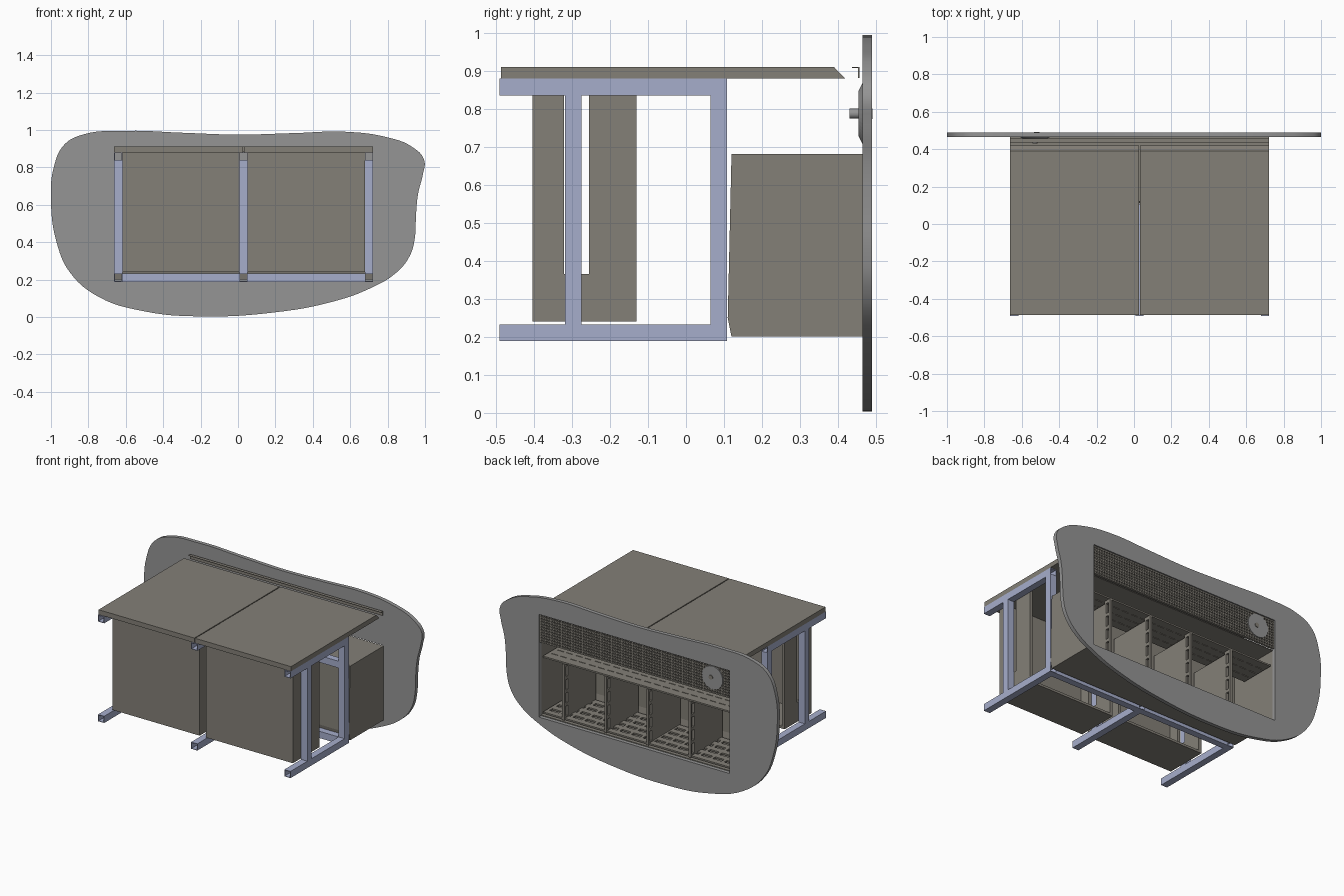
import bpy, bmesh, math
from mathutils import Matrix, Vector

if "Cube" in bpy.data.objects:
    bpy.data.objects.remove(bpy.data.objects["Cube"])


def material(name, rgb):
    m = bpy.data.materials.new(name)
    m.diffuse_color = (*rgb, 1)
    m.use_nodes = True
    b = m.node_tree.nodes["Principled BSDF"]
    b.inputs["Base Color"].default_value = (*rgb, 1)
    b.inputs["Roughness"].default_value = 0.7
    return m


TAUPE = material("warm grey", (0.23, 0.215, 0.185))
GREY = material("panel grey", (0.3, 0.3, 0.3))
BLUE = material("frame blue", (0.38, 0.42, 0.6))


def finish(name, bm, mat, thick=0):
    bmesh.ops.recalc_face_normals(bm, faces=bm.faces)
    me = bpy.data.meshes.new(name)
    bm.to_mesh(me)
    bm.free()
    me.materials.append(mat)
    ob = bpy.data.objects.new(name, me)
    bpy.context.collection.objects.link(ob)
    if thick:
        mod = ob.modifiers.new("wall", 'SOLIDIFY')
        mod.thickness = thick
        mod.offset = -1
    return ob


def add_box(bm, lo, hi):
    lo, hi = Vector(lo), Vector(hi)
    mat = Matrix.Translation((lo + hi) / 2) @ Matrix.Diagonal((*(hi - lo), 1))
    return bmesh.ops.create_cube(bm, size=1, matrix=mat)["verts"]


def box(name, lo, hi, mat):
    bm = bmesh.new()
    add_box(bm, lo, hi)
    return finish(name, bm, mat)


def open_box(name, lo, hi, mat, normals, thick):
    """Thin-walled box without the faces that point along the given normals."""
    bm = bmesh.new()
    add_box(bm, lo, hi)
    bm.normal_update()
    gone = [f for f in bm.faces if any(f.normal.dot(Vector(n)) > .9 for n in normals)]
    bmesh.ops.delete(bm, geom=gone, context='FACES')
    return finish(name, bm, mat, thick)


def tube(name, lo, hi, axis):
    n = Vector((0, 0, 0))
    n[axis] = 1
    return open_box(name, lo, hi, BLUE, (n, -n), 0.005)


def prism(bm, profile, x0, x1):
    """Extrude a (y, z) profile along x."""
    f = bm.faces.new([bm.verts.new((x0, y, z)) for y, z in profile])
    r = bmesh.ops.extrude_face_region(bm, geom=[f])["geom"]
    bmesh.ops.translate(bm, vec=(x1 - x0, 0, 0),
                        verts=[v for v in r if isinstance(v, bmesh.types.BMVert)])


def lattice(name, lo, hi, a, b, na, nb, wa, wb, mat):
    """Plate with na by nb openings along axes a and b, bars wa and wb wide."""
    bm = bmesh.new()
    for ax, n, w in ((a, na, wa), (b, nb, wb)):
        for i in range(n + 1):
            l, h = list(lo), list(hi)
            l[ax] = lo[ax] + (hi[ax] - lo[ax] - w) * i / n
            h[ax] = l[ax] + w
            add_box(bm, l, h)
    return finish(name, bm, mat)


def disc(name, y0, y1, r0, r1, mat, x=-.53, z=.788):
    bm = bmesh.new()
    m = Matrix.Translation((x, (y0 + y1) / 2, z)) @ Matrix.Rotation(-math.pi / 2, 4, 'X')
    bmesh.ops.create_cone(bm, cap_ends=True, segments=40, radius1=r0, radius2=r1,
                          depth=y1 - y0, matrix=m)
    return finish(name, bm, mat)


X0, X1, W = -.662, .722, .044
MID = (X0 + X1) / 2

# Three hollow-tube side frames
for side, x in (("right", X0), ("middle", MID - W / 2), ("left", X1 - W)):
    tube(side + "_top_rail", (x, -.492, .836), (x + W, .108, .88), 1)
    tube(side + "_foot_rail", (x, -.492, .188), (x + W, .108, .232), 1)
    tube(side + "_front_post", (x, -.319, .232), (x + W, -.275, .836), 2)
    tube(side + "_rear_post", (x, .064, .232), (x + W, .108, .836), 2)

# Cross bars between the frames
for i, x in enumerate((X0 + W, MID + W / 2)):
    end = MID - W / 2 if i == 0 else X1 - W
    for part, z in (("lower", .188), ("upper", .68)):
        tube(f"{part}_cross_bar_{i + 1}", (x, .064, z), (end, .108, z + W), 0)

# Cabinets open at the rear, their sides notched beside the posts
for side, a, b in (("right", X0 + W, MID - W / 2), ("left", MID + W / 2, X1 - W)):
    t = .02
    box(side + "_cabinet_front", (a, -.405, .24), (b, -.39, .88), TAUPE)
    box(side + "_cabinet_floor", (a + t, -.39, .24), (b - t, -.13, .255), TAUPE)
    notched = [(-.39, .24), (-.13, .24), (-.13, .88), (-.256, .88),
               (-.256, .365), (-.322, .365), (-.322, .88), (-.39, .88)]
    bm = bmesh.new()
    prism(bm, notched, a, a + t)
    prism(bm, notched, b - t, b)
    finish(side + "_cabinet_sides", bm, TAUPE)

# Two worktops with a bevelled rear edge
for side, a, b in (("right", X0, MID - .003), ("left", MID + .003, X1)):
    bm = bmesh.new()
    prism(bm, [(-.487, .88), (.42, .88), (.39, .911), (-.487, .911)], a, b)
    finish(side + "_worktop", bm, TAUPE)

# Angle strip behind the worktops
bm = bmesh.new()
prism(bm, [(.437, .911), (.457, .911), (.457, .882), (.454, .882),
           (.454, .908), (.437, .908)], X0, X1)
finish("rear_angle_strip", bm, TAUPE)

# Freeform rear panel with a rectangular opening
outline = [(-1, .62), (-.985, .8), (-.93, .92), (-.83, .975), (-.6, .995), (-.3, .985),
           (0, .975), (.3, .983), (.58, .99), (.8, .96), (.93, .91), (.995, .84),
           (.988, .76), (.963, .66), (.952, .55), (.945, .42), (.92, .33), (.85, .24),
           (.7, .15), (.5, .08), (.2, .025), (-.2, .003), (-.5, .03), (-.75, .11),
           (-.9, .24), (-.97, .4)]
opening = [(-.655, .2), (.715, .2), (.715, .868), (-.655, .868)]
cu = bpy.data.curves.new("rear_panel", 'CURVE')
cu.dimensions, cu.fill_mode = '2D', 'BOTH'
cu.extrude, cu.resolution_u = .0125, 6
for pts, handle in ((outline, 'AUTO'), (opening, 'VECTOR')):
    sp = cu.splines.new('BEZIER')
    sp.bezier_points.add(len(pts) - 1)
    sp.use_cyclic_u = True
    for p, (x, z) in zip(sp.bezier_points, pts):
        p.co = (x, z, 0)
        p.handle_left_type = p.handle_right_type = handle
panel = bpy.data.objects.new("rear_panel", cu)
bpy.context.collection.objects.link(panel)
panel.rotation_euler.x = math.pi / 2
panel.location.y = .478
cu.materials.append(GREY)
bpy.ops.object.select_all(action='DESELECT')
panel.select_set(True)
bpy.context.view_layer.objects.active = panel
bpy.ops.object.convert(target='MESH')
bpy.ops.object.shade_smooth_by_angle(angle=math.radians(30))

# Perforated strip with its backing
box("strip_backing", (-.655, .466, .684), (.715, .469, .868), GREY)
lattice("perforated_strip", (-.655, .469, .684), (.715, .482, .868),
        0, 2, 72, 10, .008, .008, TAUPE)

# Round dial with shaft
disc("dial_face", .465, .487, .075, .075, GREY)
disc("dial_hub", .487, .491, .014, .014, TAUPE, x=-.52)
disc("dial_cone", .455, .466, .06, .082, GREY)
disc("dial_shaft", .431, .456, .013, .013, GREY)

# Bin shell, open at the rear, with a slightly bowed front wall
bm = bmesh.new()
prism(bm, [(.466, .682), (.12, .682), (.11, .25), (.12, .2), (.466, .2)], X0, X1)
bm.normal_update()
rear = [f for f in bm.faces if f.calc_center_median().y > .46]
bmesh.ops.delete(bm, geom=rear, context='FACES')
finish("bin_shell", bm, TAUPE, .007)

# Slotted floor and shelf inside the bin
lattice("slotted_floor", (-.65, .14, .212), (.71, .455, .222), 0, 1, 16, 4, .02, .04, TAUPE)
lattice("slotted_shelf", (-.65, .22, .575), (.71, .455, .585), 0, 1, 20, 3, .02, .055, TAUPE)

# Dividers with slotted uprights
for i in range(4):
    x = .56 - .303 * i
    box(f"divider_{i + 1}", (x - .005, .13, .21), (x + .005, .41, .56), TAUPE)
    lattice(f"divider_upright_{i + 1}", (x - .008, .41, .21), (x + .008, .46, .575),
            1, 2, 1, 4, .014, .02, TAUPE)
